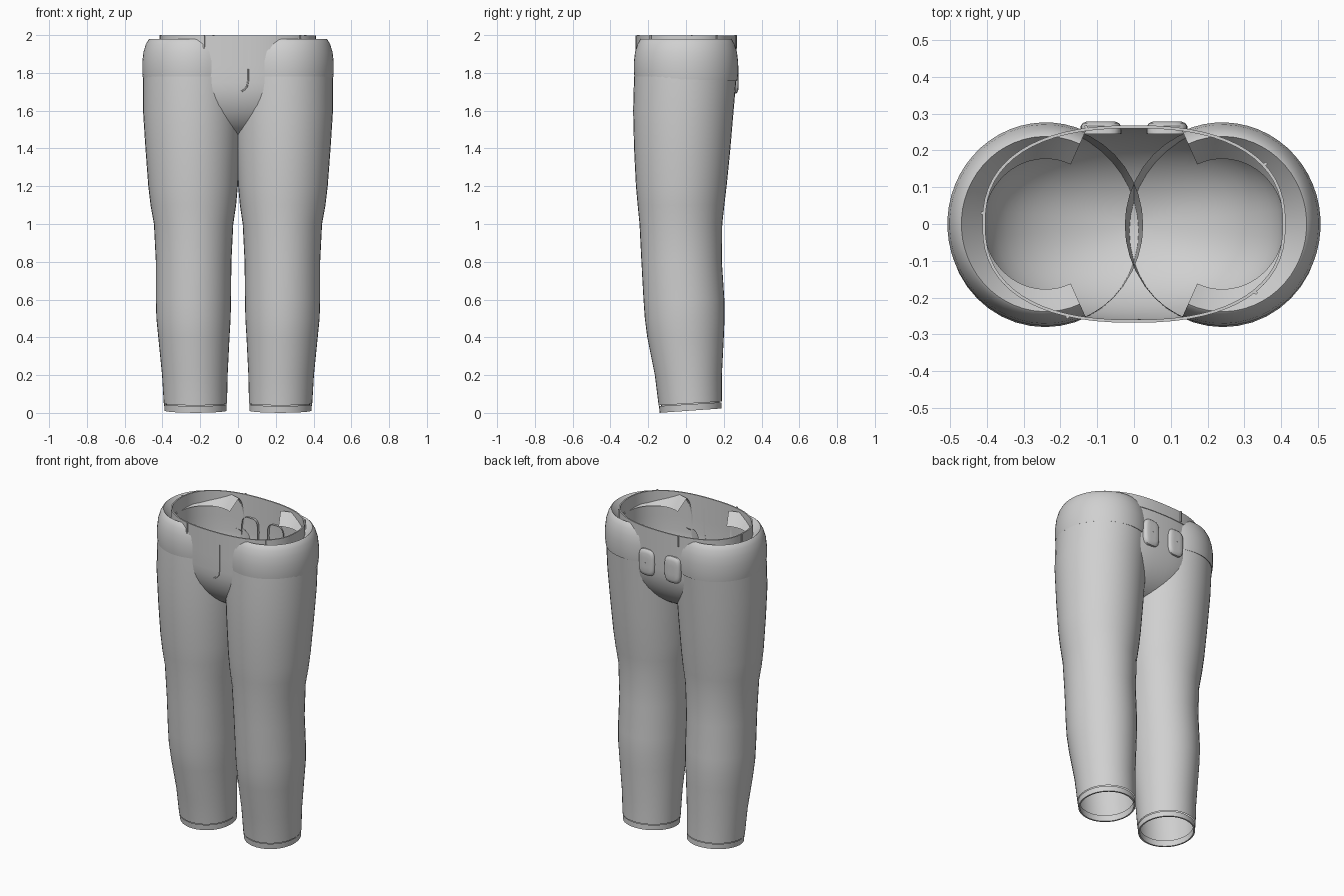
import bpy, bmesh, math

if "Cube" in bpy.data.objects:
    bpy.data.objects.remove(bpy.data.objects["Cube"])

fabric = bpy.data.materials.new("grey_fabric")
fabric.diffuse_color = (0.63, 0.63, 0.63, 1)
fabric.use_nodes = True
fabric.node_tree.nodes["Principled BSDF"].inputs["Base Color"].default_value = fabric.diffuse_color


def ring(cx, cy, rx, ry, z, tilt=0.0, n=40, power=2.0, a0=0.0, a1=None):
    """Horizontal superellipse ring or arc; tilt raises z along +y."""
    full = a1 is None
    span = 2 * math.pi if full else a1 - a0
    pts = []
    for i in range(n):
        a = a0 + span * i / (n if full else n - 1)
        c, s = math.cos(a), math.sin(a)
        x = cx + rx * math.copysign(abs(c) ** (2 / power), c)
        y = cy + ry * math.copysign(abs(s) ** (2 / power), s)
        pts.append((x, y, z + tilt * (y - cy)))
    return pts


def loft(name, rings, closed=True, cap=False, mirror=False, loop=False):
    """Skin a list of rings into one smooth object."""
    bm = bmesh.new()
    rows = [[bm.verts.new(p) for p in r] for r in rings]
    n = len(rows[0])
    pairs = list(zip(rows, rows[1:])) + ([(rows[-1], rows[0])] if loop else [])
    for lo, hi in pairs:
        for i in range(n if closed else n - 1):
            j = (i + 1) % n
            bm.faces.new((lo[i], lo[j], hi[j], hi[i]))
    if cap:
        bm.faces.new(rows[0][::-1])
    me = bpy.data.meshes.new(name)
    bm.to_mesh(me)
    bm.free()
    ob = bpy.data.objects.new(name, me)
    bpy.context.collection.objects.link(ob)
    me.materials.append(fabric)
    if mirror:
        m = ob.modifiers.new("mirror", 'MIRROR')
        m.use_mirror_merge = False
    bpy.ops.object.select_all(action='DESELECT')
    ob.select_set(True)
    bpy.context.view_layer.objects.active = ob
    bpy.ops.object.shade_smooth_by_angle(angle=math.radians(40))
    return ob


def leg_ring(z, outer, inner, front, back, tilt=0.0):
    return ring((outer + inner) / 2, (front + back) / 2,
                (outer - inner) / 2, (back - front) / 2, z, tilt)


# Trouser legs: z, outer x, inner x, front y, back y
LEG = [(0.05, 0.393, 0.058, -0.145, 0.190), (0.20, 0.402, 0.055, -0.165, 0.190),
       (0.40, 0.422, 0.045, -0.205, 0.200), (0.50, 0.432, 0.039, -0.218, 0.204),
       (0.60, 0.435, 0.037, -0.225, 0.203), (0.80, 0.435, 0.035, -0.236, 0.190),
       (1.00, 0.445, 0.025, -0.246, 0.192), (1.10, 0.463, 0.010, -0.256, 0.203),
       (1.20, 0.475, 0.001, -0.265, 0.215), (1.40, 0.490, -0.010, -0.275, 0.235),
       (1.60, 0.503, -0.020, -0.280, 0.252), (1.78, 0.503, -0.025, -0.275, 0.268)]
loft("trouser_leg", [leg_ring(*r, tilt=0.06 if i == 0 else 0)
                     for i, r in enumerate(LEG)], mirror=True)

# Hem bands with a turned-in edge
loft("leg_hem", [leg_ring(0.05, 0.380, 0.071, -0.132, 0.177, 0.06),
                 leg_ring(0.012, 0.380, 0.069, -0.130, 0.180, 0.07),
                 leg_ring(0.012, 0.389, 0.060, -0.139, 0.189, 0.07),
                 leg_ring(0.046, 0.391, 0.060, -0.143, 0.188, 0.06)], mirror=True)

# Seat: open bowl between the legs
WX, WY, POW = 0.408, 0.264, 2.4


def bowl_scale(z):
    return math.sqrt(max(0.0, 1 - ((1.75 - z) / 0.30) ** 2)) if z < 1.75 else 1.0


levels = [1.75 - 0.30 * math.sin(math.radians(a)) for a in range(88, 0, -8)]
levels += [1.75, 1.84, 1.94]
loft("seat", [ring(0, 0, WX * bowl_scale(z), WY * bowl_scale(z), z, n=64, power=POW)
              for z in levels], cap=True)

# Waistband
loft("waistband", [ring(0, 0, WX + d, WY + d, z, n=64, power=POW)
                   for d, z in ((-0.004, 1.925), (0.004, 1.925),
                                (0.004, 1.997), (-0.004, 1.997))], loop=True)

# Padded hips: bulging profile swept round each side
HIP = [(1.775, -0.020), (1.765, 0.000), (1.80, 0.004), (1.86, 0.004), (1.91, -0.002),
       (1.95, -0.014), (1.975, -0.028), (1.98, -0.034), (1.955, -0.055), (1.91, -0.095)]
A = math.radians(114)
loft("hip_pad", [ring(0.24, 0, 0.263 + d, 0.272 + d, z, -0.02 if z < 1.85 else 0,
                      n=36, a0=-A, a1=A) for z, d in HIP], closed=False, mirror=True)

# Back pockets: low rounded pads
PAD = [(0.245, 1.0), (0.266, 0.98), (0.274, 0.88), (0.278, 0.70), (0.279, 0.35), (0.279, 0.02)]
pads = []
for y, s in PAD:
    pads.append([(0.09 + px, y, 1.775 + pz)
                 for px, pz, _ in ring(0, 0, 0.056 * s, 0.085 * s, 0, n=28, power=3.5)])
loft("back_pocket", pads, mirror=True)


def front_y(x, z):
    s = bowl_scale(z)
    return -WY * s * (1 - (abs(x) / (WX * s)) ** POW) ** (1 / POW)


# Fly seam: thin raised line on the front
path = [(0.055, 1.925), (0.055, 1.83), (0.054, 1.76), (0.048, 1.73), (0.034, 1.712), (0.015, 1.70)]
seam = []
for x, z in path:
    y = front_y(x, z)
    seam.append([(x - 0.004, y + 0.002, z + 0.003), (x - 0.002, y - 0.003, z + 0.002),
                 (x + 0.002, y - 0.003, z - 0.002), (x + 0.004, y + 0.002, z - 0.003)])
loft("fly_seam", seam)

# Belt loops spaced round the waistband
for x, y in ((-0.18, -0.252), (0.33, -0.186), (0.357, 0.163), (-0.411, 0.03), (-0.13, 0.263)):
    a = math.atan2(y / WY, x / WX)
    bpy.ops.mesh.primitive_cube_add(size=1, location=(x, y, 1.965), rotation=(0, 0, a))
    loop_ob = bpy.context.object
    loop_ob.name = "belt_loop"
    loop_ob.scale = (0.010, 0.008, 0.07)
    loop_ob.data.materials.append(fabric)
